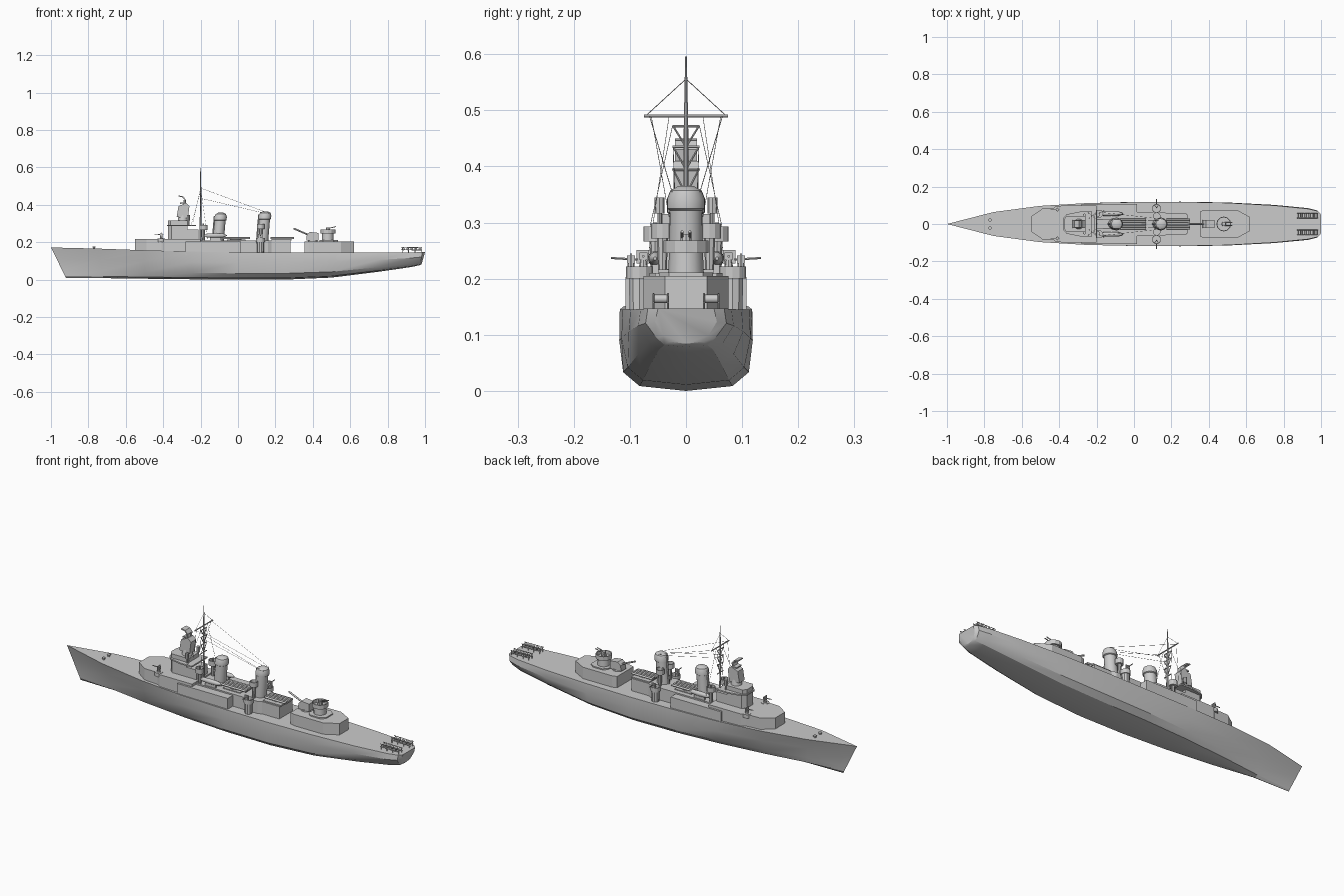
import bpy, bmesh, math
from mathutils import Vector

default = bpy.data.objects.get("Cube")
if default:
    bpy.data.objects.remove(default)


def finish(name, bm, smooth=None):
    bmesh.ops.remove_doubles(bm, verts=bm.verts, dist=1e-5)
    bmesh.ops.recalc_face_normals(bm, faces=bm.faces)
    mesh = bpy.data.meshes.new(name)
    bm.to_mesh(mesh)
    bm.free()
    obj = bpy.data.objects.new(name, mesh)
    bpy.context.collection.objects.link(obj)
    if smooth:
        bpy.ops.object.select_all(action='DESELECT')
        obj.select_set(True)
        bpy.context.view_layer.objects.active = obj
        bpy.ops.object.shade_smooth_by_angle(angle=math.radians(smooth))
    return obj


def loft(name, rings, smooth=None):
    """Skin a list of equal-length closed rings and cap both ends."""
    bm = bmesh.new()
    loops = [[bm.verts.new(p) for p in ring] for ring in rings]
    n = len(loops[0])
    for a, b in zip(loops, loops[1:]):
        for i in range(n):
            j = (i + 1) % n
            bm.faces.new((a[i], a[j], b[j], b[i]))
    bm.faces.new(loops[0])
    bm.faces.new(loops[-1])
    return finish(name, bm, smooth)


def prism(name, outline, z0, z1):
    return loft(name, [[(x, y, z) for x, y in outline] for z in (z0, z1)])


def house(name, half_outline, z0, z1):
    """Symmetric deckhouse from the +y half of its plan, bow to stern."""
    return prism(name, half_outline + [(x, -y) for x, y in reversed(half_outline)], z0, z1)


def box(name, x0, x1, y0, y1, z0, z1):
    return prism(name, [(x0, y0), (x1, y0), (x1, y1), (x0, y1)], z0, z1)


def slab(name, side, half):
    """Side profile in x and z, extruded across the ship."""
    return loft(name, [[(x, y, z) for x, z in side] for y in (-half, half)])


def turned(name, x, y, profile, sides=20, lean=0.0, smooth=35):
    """Stack of circles given as (radius, z)."""
    base = profile[0][1]
    return loft(name, [[(x + lean * (z - base) + r * math.cos(t), y + r * math.sin(t), z)
                        for t in (math.tau * i / sides for i in range(sides))]
                       for r, z in profile], smooth)


def rod(name, a, b, r, sides=6):
    a, b = Vector(a), Vector(b)
    turn = (b - a).to_track_quat('Z', 'Y')
    ring = [turn @ Vector((r * math.cos(math.tau * i / sides), r * math.sin(math.tau * i / sides), 0))
            for i in range(sides)]
    return loft(name, [[a + p for p in ring], [b + p for p in ring]], 50)


# Hull: x, deck half-width, deck z, side half-width, bilge half-width, keel z, rake
stations = [
    (-1, 0, .172, 0, 0, .01, .08),
    (-.75, .064, .166, .036, .02, .008, .03),
    (-.5, .097, .157, .08, .058, .005, 0),
    (-.25, .112, .15, .108, .09, .002, 0),
    (0, .117, .146, .118, .108, 0, 0),
    (.25, .118, .145, .119, .112, 0, 0),
    (.5, .113, .145, .115, .104, .011, 0),
    (.75, .099, .145, .102, .085, .042, 0),
    (.93, .081, .146, .085, .066, .068, 0),
    (.985, .068, .147, .072, .052, .078, -.01),
    (1, .05, .147, .055, .04, .084, -.018),
]
rings = []
for x, deck, top, side, bilge, keel, rake in stations:
    half = [(deck, 1), (side, .62), (bilge, .23), (bilge * .74, .06), (0, 0)]
    right = [(x + rake * (1 - h), y, keel + (top - keel) * h) for y, h in half]
    rings.append(right + [(px, -y, z) for px, y, z in reversed(right[:-1])])
loft("hull", rings, 28)

# Deckhouses
house("forward_deckhouse", [(-.55, .04), (-.49, .082), (-.41, .085), (-.39, .098), (-.2, .098)], .14, .217)
house("midship_bulwark_house", [(-.28, .108), (.015, .108)], .135, .203)
house("midship_deckhouse", [(-.2, .065), (.16, .065), (.18, .055), (.28, .055)], .135, .21)
house("aft_deckhouse", [(.355, .068), (.38, .076), (.55, .076), (.62, .037)], .135, .205)
box("forward_torpedo_deck", -.06, .04, -.04, .04, .205, .214)
box("aft_torpedo_deck", .18, .285, -.05, .05, .208, .216)

# Bridge
house("bridge_base", [(-.375, .025), (-.355, .045), (-.27, .045)], .21, .29)
house("bridge_rear_house", [(-.27, .045), (-.21, .045)], .21, .268)
house("bridge_deck", [(-.38, .03), (-.36, .052), (-.29, .066), (-.225, .066)], .286, .293)
house("pilot_house", [(-.375, .025), (-.36, .043), (-.26, .043)], .29, .315)
turned("director_pedestal", -.295, 0, [(.028, .312), (.022, .345)])
slab("gun_director", [(-.328, .335), (-.318, .393), (-.278, .41), (-.26, .392), (-.268, .328)], .022)
slab("director_antenna", [(-.318, .45), (-.295, .446), (-.28, .43), (-.284, .408), (-.31, .405),
                          (-.31, .411), (-.291, .413), (-.287, .428), (-.298, .44), (-.318, .444)], .02)
rod("antenna_post", (-.285, 0, .40), (-.285, 0, .425), .006)

# Funnels with flared caps
for name, x, lift in (("forward_funnel", -.107, 0), ("aft_funnel", .13, .007)):
    turned(name, x, 0, [(.031, .2), (.029, .315 + lift), (.034, .318 + lift), (.034, .335 + lift),
                        (.028, .35 + lift), (.014, .358 + lift)], 24, .1)
    rod(name + "_steam_pipe", (x - .03, 0, .2), (x - .018, 0, .34 + lift), .005)

# Torpedo tube banks
for name, x0, x1 in (("forward", -.09, .065), ("aft", .175, .3)):
    turned(name + "_torpedo_turntable", (x0 + x1) / 2, 0, [(.03, .208), (.03, .217)])
    for i in range(-2, 3):
        rod(name + "_torpedo_tube", (x0, i * .0125, .222), (x1, i * .0125, .222), .0055, 8)


def tub(name, x, y, r, z0, z1):
    """Open gun tub with a recessed floor."""
    turned(name, x, y, [(r, z0), (r, z1), (r * .88, z1), (r * .88, z0 + .004)], 12, smooth=None)


def light_gun(name, x, y, z, aim):
    """Pedestal gun with shield; aim is the horizontal barrel direction."""
    dx, dy = aim
    turned(name + "_pedestal", x, y, [(.009, z), (.005, z + .022)], 8)
    box(name + "_breech", x - .007, x + .007, y - .007, y + .007, z + .018, z + .032)
    rod(name + "_barrel", (x - dx * .012, y - dy * .012, z + .025),
        (x + dx * .036, y + dy * .036, z + .028), .0022)
    box(name + "_shield", x - .002 - abs(dy) * .01, x + .002 + abs(dy) * .01,
        y - .002 - abs(dx) * .01, y + .002 + abs(dx) * .01, z + .012, z + .036)


# Paired side fittings
for s in (-1, 1):
    light_gun("forward_gun", -.41, s * .076, .215, (-1, 0))
    turned("forward_gun_base", -.41, s * .076, [(.02, .2), (.02, .219)], 12)
    tub("midship_gun_tub", .12, s * .083, .024, .2, .222)
    turned("midship_gun_support", .12, s * .083, [(.018, .135), (.02, .2)], 10)
    light_gun("midship_gun", .12, s * .098, .209, (0, s))
    tub("bridge_gun_tub", -.185, s * .055, .021, .266, .293)
    turned("bridge_tub_support", -.185, s * .055, [(.008, .2), (.01, .268)], 8)
    rod("bridge_gun", (-.185, s * .055, .268), (-.185, s * .055, .3), .004)
    tub("funnel_platform", .122, s * .042, .02, .272, .298)
    turned("funnel_platform_post", .122, s * .042, [(.007, .2), (.01, .274)], 8)
    turned("signal_lamp", -.265, s * .047, [(.004, .29), (.004, .316), (.009, .316), (.009, .345)], 8)
    slab_y = s * .055
    loft("ship_boat", [[(x, slab_y + w * math.cos(t), .236 + w * math.sin(t))
                        for t in (math.tau * i / 10 for i in range(10))]
                       for x, w in ((-.185, .003), (-.165, .011), (-.12, .013), (-.08, .011), (-.06, .003))], 40)
    box("boat_cradle", -.15, -.09, slab_y - .005, slab_y + .005, .2, .228)
    turned("bow_bollard", -.77, s * .022, [(.006, .16), (.006, .173), (.009, .173), (.009, .177)], 8)

    # Depth charge rack
    for side in (-.013, .013):
        y = s * .045 + side
        for z in (.158, .171):
            rod("rack_rail", (.872, y, z + .002), (.985, y, z), .0018, 4)
        for i in range(4):
            x = .878 + i * .034
            rod("rack_post", (x, y, .144), (x, y, .174), .0018, 4)
    for i in range(5):
        x = .885 + i * .022
        rod("depth_charge", (x, s * .045 - .012, .164), (x, s * .045 + .012, .164), .0075, 8)

# Aft main gun and control tub
turned("main_gun_base", .4, 0, [(.026, .2), (.026, .212)])
slab("main_gun_house", [(.365, .21), (.368, .24), (.385, .255), (.43, .25), (.43, .21)], .021)
rod("main_gun_barrel", (.38, 0, .238), (.297, 0, .274), .0045, 8)
house("aft_gun_platform", [(.435, .03), (.455, .048), (.51, .048), (.535, .03)], .203, .211)
turned("aft_tub_pedestal", .48, 0, [(.032, .205), (.03, .25)], 12)
tub("aft_gun_tub", .48, 0, .04, .246, .268)
turned("aft_gun_mount", .48, 0, [(.012, .248), (.01, .28)], 10)
for y in (-.007, .007):
    rod("aft_gun_barrel", (.475, y, .272), (.525, y, .284), .0025)

# Lattice mast and yard
MX = -.2
turned("mast_pole", MX, 0, [(.005, .2), (.004, .47), (.0015, .596)], 8)
rod("mast_yard", (MX, -.075, .49), (MX, .075, .49), .003)
levels = [.35, .395, .435, .472]
for z in levels:
    rod("mast_crosspiece", (MX, -.024, z), (MX, .024, z), .0025)
for low, high in zip(levels, levels[1:]):
    for s in (-1, 1):
        rod("mast_brace", (MX, 0, low), (MX, s * .023, high), .002)

# Rigging
for s in (-1, 1):
    wires = [((MX, 0, .556), (MX, s * .072, .49)),
             ((MX, s * .065, .49), (.165, s * .025, .355)),
             ((MX, s * .023, .435), (.165, s * .02, .35)),
             ((MX, s * .062, .49), (-.24, s * .03, .31)),
             ((MX, s * .024, .472), (-.25, s * .064, .293)),
             ((MX, s * .03, .49), (-.16, s * .072, .21))]
    for a, b in wires:
        rod("rigging_wire", a, b, .0007, 4)
